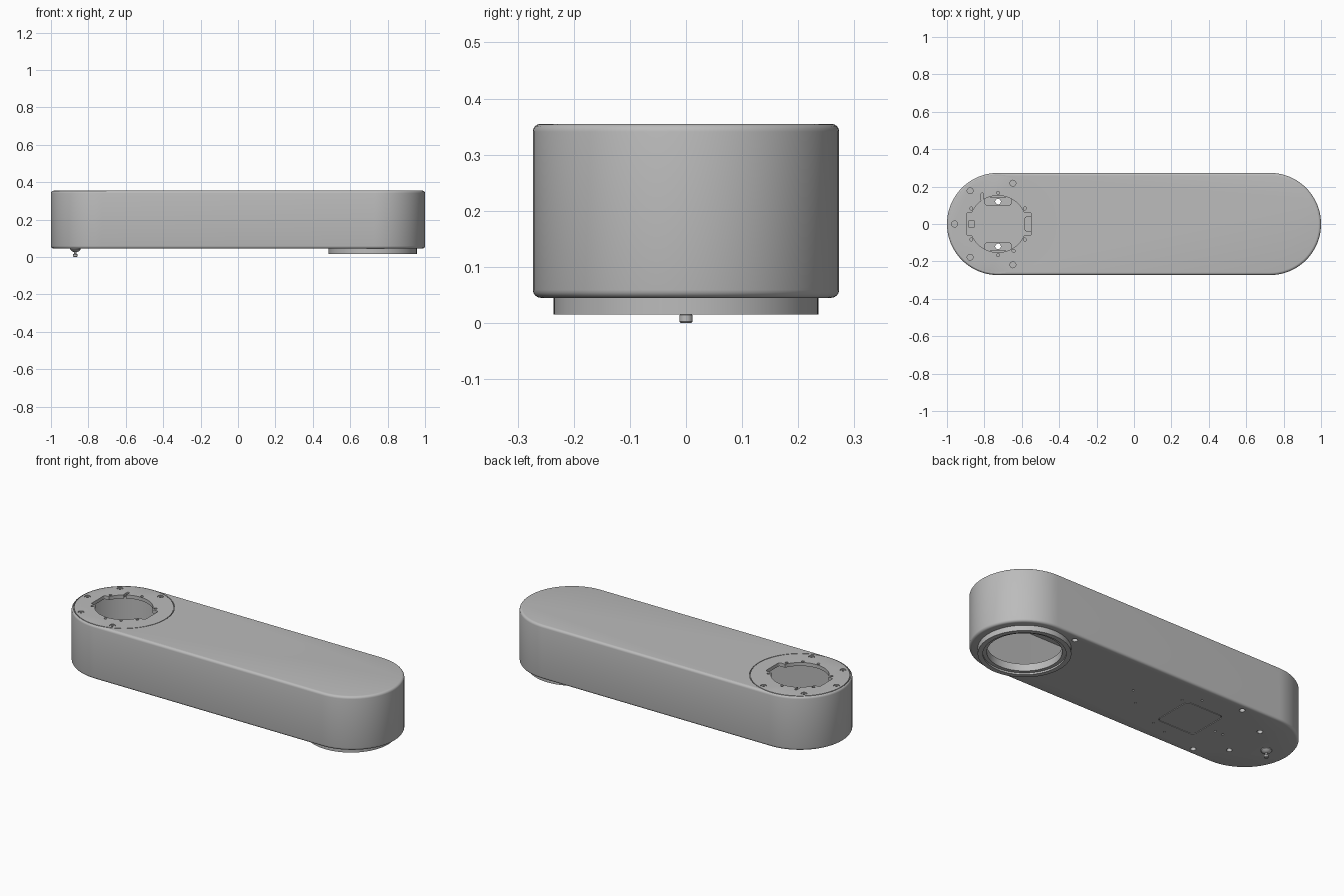
import bpy, bmesh
from math import pi, cos, sin, radians

if "Cube" in bpy.data.objects:
    bpy.data.objects.remove(bpy.data.objects["Cube"])

grey = bpy.data.materials.new("satin grey")
grey.use_nodes = True
grey.diffuse_color = (0.5, 0.5, 0.5, 1)
grey.node_tree.nodes["Principled BSDF"].inputs["Base Color"].default_value = (0.5, 0.5, 0.5, 1)

END = 0.727            # distance of each end centre from the middle
R = 0.273              # outer radius of the arm
Z0, Z1 = 0.045, 0.355  # underside and top of the arm


def slot(cx, cy, half, r, n=48, along_y=False):
    """Outline of a rounded slot; half = 0 gives a circle."""
    pts = []
    for side in (1, -1):
        for i in range(n + 1 if half else n):
            a = -pi / 2 + pi * i / n + (0 if side > 0 else pi)
            x, y = side * half + r * cos(a), r * sin(a)
            pts.append((cx - y, cy + x) if along_y else (cx + x, cy + y))
    return pts


def box(cx, cy, hx, hy, c=0.01):
    """Outline of a rectangle with rounded corners."""
    pts = []
    for q, (sx, sy) in enumerate(((1, 1), (-1, 1), (-1, -1), (1, -1))):
        for i in range(5):
            a = pi / 2 * (q + i / 4)
            pts.append((cx + sx * (hx - c) + c * cos(a), cy + sy * (hy - c) + c * sin(a)))
    return pts


def prism(bm, pts, lo, hi):
    face = bm.faces.new([bm.verts.new((x, y, lo)) for x, y in pts])
    top = bmesh.ops.extrude_face_region(bm, geom=[face])["geom"]
    bmesh.ops.translate(bm, vec=(0, 0, hi - lo),
                        verts=[v for v in top if isinstance(v, bmesh.types.BMVert)])


def tube(bm, outer, inner, lo, hi):
    """Ring between two outlines with equal point counts."""
    rows = [[bm.verts.new((x, y, z)) for x, y in pts]
            for pts, z in ((outer, lo), (outer, hi), (inner, hi), (inner, lo))]
    n = len(outer)
    for k in range(4):
        a, b = rows[k], rows[(k + 1) % 4]
        for i in range(n):
            j = (i + 1) % n
            bm.faces.new((a[i], a[j], b[j], b[i]))


def finish(name, bm):
    bmesh.ops.recalc_face_normals(bm, faces=bm.faces)
    mesh = bpy.data.meshes.new(name)
    bm.to_mesh(mesh)
    bm.free()
    mesh.materials.append(grey)
    ob = bpy.data.objects.new(name, mesh)
    bpy.context.collection.objects.link(ob)
    return ob


def activate(ob):
    bpy.ops.object.select_all(action="DESELECT")
    ob.select_set(True)
    bpy.context.view_layer.objects.active = ob


def smooth(ob):
    activate(ob)
    bpy.ops.object.shade_smooth_by_angle(angle=radians(30))


def cut(ob, prisms=(), tubes=()):
    bm = bmesh.new()
    for p in prisms:
        prism(bm, *p)
    for t in tubes:
        tube(bm, *t)
    cutter = finish("cutter", bm)
    cutter.hide_render = True
    mod = ob.modifiers.new("cut", "BOOLEAN")
    mod.operation, mod.solver, mod.object = "DIFFERENCE", "EXACT", cutter
    activate(ob)
    bpy.ops.object.modifier_apply(modifier=mod.name)
    bpy.data.objects.remove(cutter)


def disc(x, y, r, lo, hi, n=12):
    return (slot(x, y, 0, r, n), lo, hi)


# Arm housing with rounded rims
bm = bmesh.new()
prism(bm, slot(0, 0, END, R), Z0, Z1)
rims = [e for e in bm.edges if abs(e.verts[0].co.z - e.verts[1].co.z) < 1e-5]
bmesh.ops.bevel(bm, geom=rims, offset=0.014, segments=4, profile=0.5, affect="EDGES")
housing = finish("arm_housing", bm)

# Hollow inside, cover opening with side notches, and collar opening
cut(housing, [(slot(0, 0, END, R - 0.022), 0.065, 0.335)])
cut(housing, [disc(-END, 0, 0.152, 0.2, 0.4, 48), disc(0.72, 0, 0.19, 0, 0.2, 48)])
cut(housing, [(box(-0.722, 0, 0.172, 0.062), 0.2, 0.4)])

# Cover seam, screw holes and the small rim holes
screws = [(-END + 0.232 * cos(radians(a)), 0.232 * sin(radians(a)))
          for a in (70, 130, 180, 230, 290)]
rim_holes = [(-END + 0.166 * cos(radians(a)), 0.166 * sin(radians(a)))
             for a in (30, 90, 150, 210, 270, 300, 330)]
cut(housing, [disc(x, y, 0.016, 0.345, 0.4, 20) for x, y in screws]
    + [disc(x, y, 0.008, 0.3, 0.4) for x, y in rim_holes]
    + [(slot(-0.812, 0.145, 0.014, 0.007, 8, True), 0.3, 0.4)],
    [(slot(-END, 0, 0, 0.264), slot(-END, 0, 0, 0.260), 0.348, 0.4)])

# Underside: fixing holes, sensor holes and the access panel seam
fixings = [(0.58, 0.228), (-0.52, 0.228), (-0.58, -0.228), (-END, 0.12), (-END, -0.12)]
sensors = [(0.03, 0.03), (-0.06, -0.06), (-0.22, 0.115), (-0.3, 0.176), (-0.26, -0.157),
           (-0.36, -0.19), (-0.55, -0.02), (-0.6, -0.02)]
cut(housing, [disc(x, y, 0.015, 0, 0.1, 20) for x, y in fixings]
    + [disc(x, y, 0.006, 0, 0.06) for x, y in sensors],
    [(box(-0.37, 0, 0.12, 0.12, 0.025), box(-0.37, 0, 0.116, 0.116, 0.022), 0, 0.05)])
smooth(housing)

# Screw heads sunk in the cover
for x, y in screws:
    bm = bmesh.new()
    tube(bm, slot(x, y, 0, 0.013, 12), slot(x, y, 0, 0.006, 12), 0.34, 0.352)
    smooth(finish("cover_screw", bm))

# Stepped collar under the far end
bm = bmesh.new()
tube(bm, slot(0.72, 0, 0, 0.236), slot(0.72, 0, 0, 0.21), 0.015, 0.05)
tube(bm, slot(0.72, 0, 0, 0.2105), slot(0.72, 0, 0, 0.19), 0.025, 0.066)
smooth(finish("joint_collar", bm))

# Bosses on the inner floor, around the fixing holes
for y in (0.12, -0.12):
    bm = bmesh.new()
    prism(bm, slot(-END, y, 0.05, 0.025, 12), 0.06, 0.075)
    boss = finish("floor_boss", bm)
    cut(boss, [disc(-END, y, 0.015, 0, 0.1, 20)])
    smooth(boss)
bm = bmesh.new()
prism(bm, box(-0.565, 0, 0.02, 0.04, 0.012), 0.06, 0.075)
prism(bm, box(-0.87, 0, 0.018, 0.018, 0.004), 0.06, 0.08)
smooth(finish("floor_lugs", bm))

# Turned pin under the near end
profile = [(0.0, 0.0), (0.009, 0.0), (0.012, 0.003), (0.012, 0.014), (0.007, 0.018),
           (0.007, 0.027), (0.018, 0.03), (0.028, 0.04), (0.028, 0.048), (0.0, 0.048)]
bm = bmesh.new()
verts = [bm.verts.new((-0.87 + r, 0, z)) for r, z in profile]
edges = [bm.edges.new(pair) for pair in zip(verts, verts[1:])]
bmesh.ops.spin(bm, geom=verts + edges, cent=(-0.87, 0, 0), axis=(0, 0, 1),
               angle=2 * pi, steps=24)
bmesh.ops.remove_doubles(bm, verts=bm.verts, dist=1e-5)
smooth(finish("release_pin", bm))
